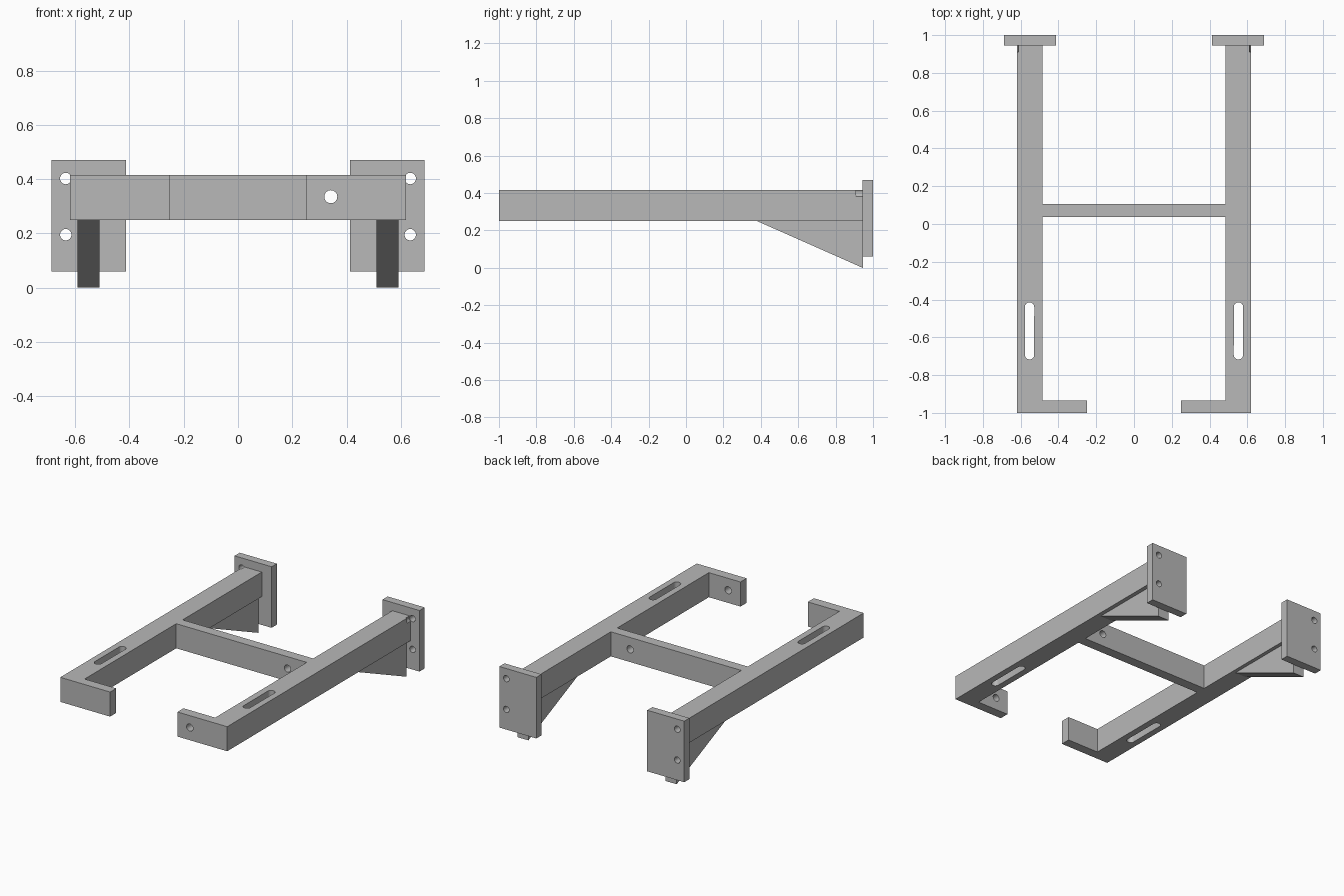
import bpy, bmesh, math
from mathutils import Vector

cube = bpy.data.objects.get("Cube")
if cube:
    bpy.data.objects.remove(cube, do_unlink=True)

steel = bpy.data.materials.new("grey steel")
steel.use_nodes = True
colour = (0.48, 0.48, 0.48, 1)
steel.diffuse_color = colour
steel.node_tree.nodes["Principled BSDF"].inputs["Base Color"].default_value = colour


def prism(name, points, offset):
    """Extrude a closed outline along an offset vector."""
    bm = bmesh.new()
    face = bm.faces.new([bm.verts.new(p) for p in points])
    moved = bmesh.ops.extrude_face_region(bm, geom=[face])["geom"]
    verts = [v for v in moved if isinstance(v, bmesh.types.BMVert)]
    bmesh.ops.translate(bm, vec=Vector(offset), verts=verts)
    bmesh.ops.recalc_face_normals(bm, faces=bm.faces)
    mesh = bpy.data.meshes.new(name)
    bm.to_mesh(mesh)
    bm.free()
    mesh.materials.append(steel)
    obj = bpy.data.objects.new(name, mesh)
    bpy.context.collection.objects.link(obj)
    return obj


def box(name, x, y, z):
    outline = [(x[0], y[0], z[0]), (x[1], y[0], z[0]), (x[1], y[1], z[0]), (x[0], y[1], z[0])]
    return prism(name, outline, (0, 0, z[1] - z[0]))


def circle(radius, start=0, end=math.tau, count=32):
    return [(radius * math.cos(a), radius * math.sin(a))
            for a in (start + (end - start) * i / count for i in range(count))]


def drill(x, z, radius, y0, y1):
    """Round cutter running front to back."""
    return prism("drill", [(x + u, y0, z + v) for u, v in circle(radius)], (0, y1 - y0, 0))


def slot(x, y0, y1, radius):
    """Upright cutter with rounded ends."""
    outline = [(x + u, (y1 - radius if v >= 0 else y0 + radius) + v, 0.1)
               for u, v in circle(radius, 0.001, math.tau + 0.001)]
    return prism("slot", outline, (0, 0, 0.5))


def cut(obj, cutters):
    for cutter in cutters:
        cutter.hide_render = True
        mod = obj.modifiers.new("cut", "BOOLEAN")
        mod.operation, mod.solver, mod.object = "DIFFERENCE", "EXACT", cutter
    graph = bpy.context.evaluated_depsgraph_get()
    mesh = bpy.data.meshes.new_from_object(obj.evaluated_get(graph))
    obj.modifiers.clear()
    obj.data = mesh
    for cutter in cutters:
        bpy.data.objects.remove(cutter, do_unlink=True)
    bpy.ops.object.select_all(action="DESELECT")
    obj.select_set(True)
    bpy.context.view_layer.objects.active = obj
    bpy.ops.object.shade_smooth_by_angle(angle=math.radians(30))


BOTTOM, TOP = 0.25, 0.415
BOLT_X, BOLT_Z, BOLT_R = 0.635, (0.195, 0.402), 0.021

for s, side in ((1, "left"), (-1, "right")):
    # Side rail with its inward front tab
    outline = [(0.62, -1), (0.62, 0.945), (0.485, 0.945), (0.485, -0.935), (0.25, -0.935), (0.25, -1)]
    rail = prism(side + "_rail", [(s * x, y, BOTTOM) for x, y in outline], (0, 0, TOP - BOTTOM))
    cutters = [slot(s * 0.553, -0.717, -0.415, 0.025),
               drill(s * BOLT_X, BOLT_Z[1], 0.026, 0.91, 0.96)]
    if s > 0:
        cutters.append(drill(0.342, 0.335, 0.024, -1.1, -0.8))
    cut(rail, cutters)

    # Rear mounting plate with two bolt holes
    plate = box(side + "_mounting_plate", sorted((s * 0.412, s * 0.687)), (0.945, 1), (0.06, 0.47))
    cut(plate, [drill(s * BOLT_X, z, BOLT_R, 0.9, 1.1) for z in BOLT_Z])

    # Triangular gusset under the rail
    triangle = [(0.38, BOTTOM), (0.945, BOTTOM), (0.945, 0)]
    prism(side + "_gusset", [(s * 0.51, y, z) for y, z in triangle], (s * 0.082, 0, 0))

# Crossbar joining the rails
bar = box("crossbar", (-0.485, 0.485), (0.037, 0.105), (BOTTOM, TOP))
cut(bar, [drill(0.342, 0.335, 0.024, 0, 0.2)])
